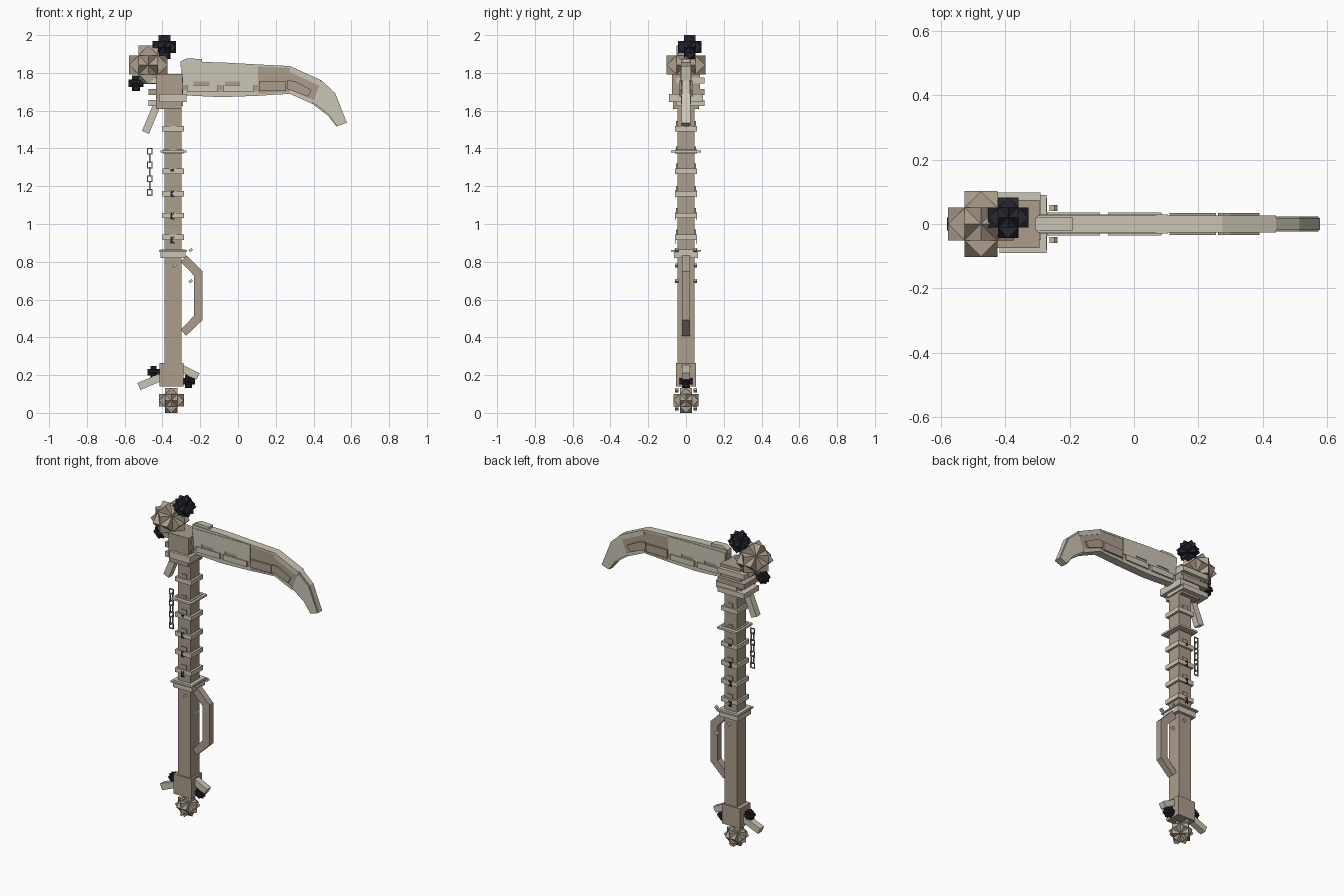
import bpy, bmesh, math
from mathutils import Matrix, Vector

cube = bpy.data.objects.get("Cube")
if cube:
    bpy.data.objects.remove(cube, do_unlink=True)


def material(name, rgb):
    m = bpy.data.materials.new(name)
    m.use_nodes = True
    m.diffuse_color = (*rgb, 1)
    m.node_tree.nodes["Principled BSDF"].inputs["Base Color"].default_value = (*rgb, 1)
    return m


BROWN = material("weathered brown", (0.41, 0.34, 0.265))
BONE = material("pale bone", (0.60, 0.56, 0.465))
DARK = material("dark crystal", (0.019, 0.019, 0.027))


def finish(name, bm, mat):
    bmesh.ops.recalc_face_normals(bm, faces=bm.faces)
    me = bpy.data.meshes.new(name)
    bm.to_mesh(me)
    bm.free()
    me.materials.append(mat)
    ob = bpy.data.objects.new(name, me)
    bpy.context.collection.objects.link(ob)
    return ob


def add_box(bm, center, size, rot=Matrix()):
    m = Matrix.Translation(center) @ rot @ Matrix.Diagonal((*size, 1))
    bmesh.ops.create_cube(bm, size=1, matrix=m)


def box(name, x, y, z, mat):
    """Box from (min, max) ranges."""
    bm = bmesh.new()
    add_box(bm, [sum(r) / 2 for r in (x, y, z)], [r[1] - r[0] for r in (x, y, z)])
    return finish(name, bm, mat)


def prism(name, points, y0, y1, mat):
    """Outline in x and z, extruded along y."""
    bm = bmesh.new()
    face = bm.faces.new([bm.verts.new((x, y0, z)) for x, z in points])
    new = bmesh.ops.extrude_face_region(bm, geom=[face])["geom"]
    bmesh.ops.translate(bm, vec=(0, y1 - y0, 0),
                        verts=[v for v in new if isinstance(v, bmesh.types.BMVert)])
    return finish(name, bm, mat)


def bar(name, p, q, width, y0, y1, mat):
    """Straight bar between two points in the x-z plane."""
    p, q = Vector(p), Vector(q)
    d = (q - p).normalized()
    n = Vector((-d.y, d.x)) * width / 2
    return prism(name, [p + n, q + n, q - n, p - n], y0, y1, mat)


def crystal(name, center, r, mat):
    """Star crystal: three boxes, each turned 45 degrees about its own axis."""
    bm = bmesh.new()
    for i, axis in enumerate("XYZ"):
        size = [r * math.sqrt(2)] * 3
        size[i] = r
        add_box(bm, center, size, Matrix.Rotation(math.pi / 4, 4, axis))
    return finish(name, bm, mat)


CX = -0.344

# Shaft with its end block
box("shaft", (-0.388, -0.30), (-0.046, 0.046), (0.14, 1.61), BROWN)
box("pommel_block", (-0.415, -0.288), (-0.053, 0.053), (0.14, 0.265), BROWN)

# Bands around the shaft, tabs above them and dark notches below
for i, z in enumerate((1.505, 1.28, 1.16, 1.045, 0.93)):
    box(f"band_{i}", (-0.40, -0.286), (-0.058, 0.058), (z - 0.014, z + 0.014), BONE)
    box(f"band_tab_{i}", (-0.362, -0.325), (-0.052, 0.052), (z, z + 0.041), BROWN)
box("thin_band", (-0.411, -0.273), (-0.08, 0.08), (1.378, 1.390), BONE)
box("thin_band_core", (-0.398, -0.288), (-0.058, 0.058), (1.372, 1.395), BONE)
box("thin_band_tab", (-0.362, -0.325), (-0.052, 0.052), (1.385, 1.41), BROWN)
box("grip_collar", (-0.41, -0.277), (-0.064, 0.064), (0.82, 0.865), BONE)
box("grip_collar_rim", (-0.418, -0.27), (-0.08, 0.08), (0.855, 0.863), BONE)
for side in (-1, 1):
    y0, y1 = sorted((side * 0.055, side * 0.0595))
    for i, z in enumerate((1.285, 1.16, 1.042, 0.915)):
        h = 0.006 if i == 0 else 0.018
        bar("notch_post", (-0.354, z - h), (-0.354, z + h), 0.007, y0, y1, DARK)
        bar("notch_slant", (-0.354, z), (-0.338, z + h), 0.007, y0, y1, DARK)
        bar("notch_slant", (-0.354, z), (-0.338, z - h), 0.007, y0, y1, DARK)

# Hand guard: mitred three-part loop
outer = [(-0.272, 0.833), (-0.187, 0.748), (-0.187, 0.492), (-0.275, 0.408)]
inner = [(-0.303, 0.80), (-0.234, 0.728), (-0.234, 0.513), (-0.303, 0.44)]
for i in range(3):
    prism(f"guard_{i}", [outer[i], outer[i + 1], inner[i + 1], inner[i]],
          -0.02, 0.02, BROWN)

# Small studs in pairs
for x, z in ((-0.25, 0.862), (-0.25, 0.698), (-0.335, 0.78), (CX - 0.01, 0.025), (CX - 0.01, 0.12)):
    for side in (-1, 1):
        bm = bmesh.new()
        add_box(bm, (x, side * 0.05, z), (0.02, 0.018, 0.013),
                Matrix.Rotation(math.radians(-40), 4, "Y"))
        finish("stud", bm, BONE)

# Head block, collar and ribs wrapping the rear
box("head_block", (-0.435, -0.293), (-0.075, 0.075), (1.645, 1.795), BROWN)
box("head_base", (-0.435, -0.30), (-0.07, 0.07), (1.61, 1.65), BROWN)
box("head_collar", (-0.418, -0.272), (-0.09, 0.09), (1.645, 1.688), BONE)
for i, z in enumerate((1.64, 1.70, 1.76)):
    box(f"head_rib_{i}", (-0.475, -0.29), (-0.05, 0.097), (z - 0.016, z + 0.016),
        BROWN if i == 1 else BONE)

# Horns on head and pommel
bar("head_horn", (-0.49, 1.485), (-0.425, 1.64), 0.04, -0.02, 0.02, BONE)
bar("left_pommel_horn", (-0.38, 0.20), (-0.525, 0.14), 0.04, -0.02, 0.02, BONE)
bar("right_pommel_horn", (-0.32, 0.247), (-0.212, 0.193), 0.038, -0.02, 0.02, BONE)

# Crystals
crystal("head_crystal", (-0.475, 0, 1.842), 0.102, BROWN)
crystal("top_dark_crystal", (-0.39, 0.02, 1.937), 0.063, DARK)
crystal("side_dark_crystal", (-0.54, 0, 1.745), 0.040, DARK)
crystal("pommel_crystal", (-0.353, 0, 0.066), 0.066, BROWN)
crystal("pommel_dark_crystal_a", (-0.447, 0, 0.215), 0.033, DARK)
crystal("pommel_dark_crystal_b", (-0.262, 0, 0.168), 0.035, DARK)

# Hanging chain: alternating flat and edge-on links
for i in range(7):
    z = 1.385 - i * 0.0363
    bm = bmesh.new()
    rot = Matrix.Rotation(math.pi / 2 * (i % 2), 4, "Z")
    half = 0.018 if i % 2 == 0 else 0.025
    for s in (-1, 1):
        for off, size in (((s * 0.0125, 0, 0), (0.006, 0.006, half * 2)),
                          ((0, 0, s * (half - 0.003)), (0.031, 0.006, 0.006))):
            c = Vector((-0.467, 0, z)) + rot @ Vector(off)
            add_box(bm, c, size, rot)
    finish(f"chain_link_{i}", bm, BROWN)

# Blade core: matching stations along the top and bottom edges
top = [(-0.30, 1.855), (-0.085, 1.85), (0.105, 1.84), (0.275, 1.832),
       (0.44, 1.757), (0.513, 1.69), (0.575, 1.535)]
low = [(-0.30, 1.685), (-0.085, 1.675), (0.105, 1.682), (0.275, 1.692),
       (0.395, 1.638), (0.475, 1.578), (0.522, 1.517)]


def across(i, t):
    return Vector(top[i]).lerp(Vector(low[i]), t)


def strip(name, i, t0, t1, half, mat):
    prism(name, [across(i, t0), across(i + 1, t0), across(i + 1, t1), across(i, t1)],
          -half, half, mat)


for i in range(6):
    tip = i > 3
    strip(f"blade_core_{i}", i, 0.04, 0.96, 0.024, BONE if tip else BROWN)
    strip(f"blade_spine_{i}", i, -0.03, 0.2 if i != 2 else 0.04,
          0.018 if tip else 0.026, BONE)
    strip(f"blade_edge_{i}", i, 0.86 if i != 2 else 0.95, 1.02,
          0.016 if tip else 0.026, BONE)

# Raised root plate on the spine
prism("root_plate", [(-0.305, 1.86), (-0.27, 1.877), (-0.19, 1.873), (-0.19, 1.83), (-0.305, 1.83)],
      -0.02, 0.02, BONE)

# Layered side plates, leaving a short brown slot in the two root segments
for i, (x0, x1, s0, s1) in enumerate(((-0.27, -0.105, -0.235, -0.15),
                                      (-0.08, 0.085, -0.07, 0.01))):
    box(f"upper_side_plate_{i}", (x0 - 0.025, x1 + 0.02), (-0.029, 0.029), (1.755, 1.842), BONE)
    box(f"lower_side_plate_{i}", (x0, x1), (-0.035, 0.035), (1.70, 1.735), BONE)
    for a, b in ((x0 - 0.025, s0), (s1, x1 + 0.02)):
        box(f"slot_end_{i}", (a, b), (-0.029, 0.029), (1.735, 1.755), BONE)
box("side_plate_2", (0.11, 0.255), (-0.034, 0.034), (1.705, 1.755), BROWN)
prism("side_plate_3", [(0.26, 1.76), (0.30, 1.757), (0.39, 1.71), (0.37, 1.675), (0.26, 1.715)],
      -0.034, 0.034, BROWN)
